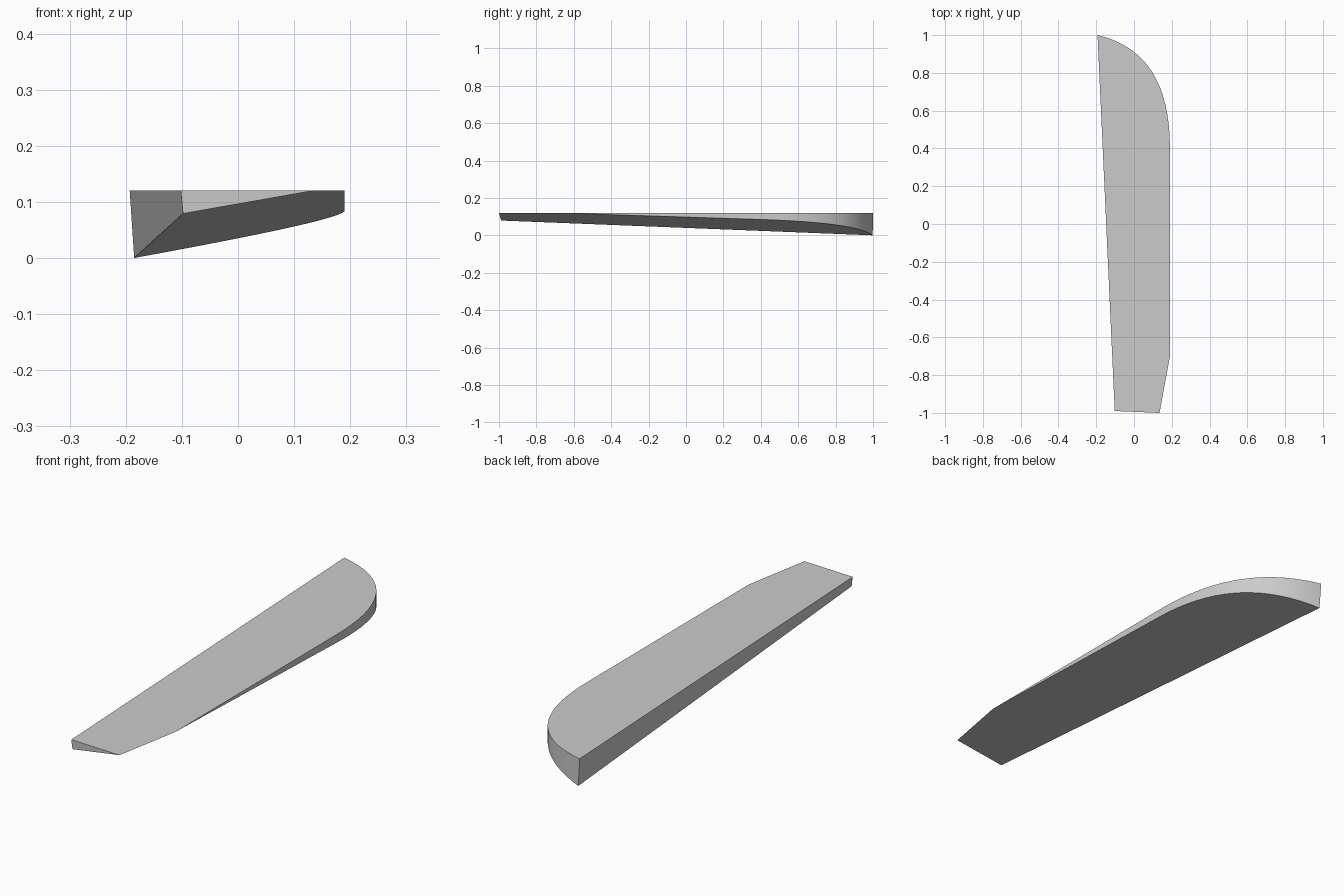
import bpy
import bmesh
from mathutils import Vector
from mathutils.geometry import interpolate_bezier, normal

if "Cube" in bpy.data.objects:
    bpy.data.objects.remove(bpy.data.objects["Cube"])

TOP = 0.12

# Sloping underside plane, through the low tip, the front corner and the front right corner
low_tip = Vector((-0.185, 0.998, 0.0))
front_low = Vector((-0.098, -0.988, 0.079))
front_right = Vector((0.135, -1.0, TOP))
n = normal(low_tip, front_low, front_right)


def underside(x, y):
    return low_tip.z - (n.x * (x - low_tip.x) + n.y * (y - low_tip.y)) / n.z


# Plan outline: rounded back corner, straight right side, clipped front, slanted left side
curve = interpolate_bezier(Vector((0.19, 0.40, 0)), Vector((0.19, 0.75, 0)),
                           Vector((0.06, 0.94, 0)), Vector((-0.193, 1.0, 0)), 33)
front_left = (-0.102, -0.99)
clip_y = low_tip.y + (-n.z * (TOP - low_tip.z) - n.x * (0.19 - low_tip.x)) / n.y

bm = bmesh.new()


def vert(x, y, z):
    return bm.verts.new((x, y, z))


left = vert(*front_left, TOP)
right = vert(*front_right)
clip = vert(0.19, clip_y, TOP)
top_curve = [vert(p.x, p.y, TOP) for p in curve]

# Lower edge; the clipped front corners taper to nothing and share the top edge
low_left = vert(*front_low)
low_curve = [vert(p.x, p.y, underside(p.x, p.y)) for p in curve[:-1]]
low_curve.append(vert(*low_tip))

bm.faces.new([left, right, clip] + top_curve)                 # flat top
bm.faces.new([low_left, right, clip] + low_curve)             # underside
bm.faces.new([left, low_left, right])                         # front
bm.faces.new([left, top_curve[-1], low_curve[-1], low_left])  # left side
bm.faces.new([clip, low_curve[0], top_curve[0]])              # right side
for i in range(len(curve) - 1):                               # rounded wall
    bm.faces.new([top_curve[i], low_curve[i], low_curve[i + 1], top_curve[i + 1]])
bmesh.ops.recalc_face_normals(bm, faces=bm.faces)

mesh = bpy.data.meshes.new("wedge_panel")
bm.to_mesh(mesh)
bm.free()
panel = bpy.data.objects.new("wedge_panel", mesh)
bpy.context.collection.objects.link(panel)

# Plain grey finish
grey = bpy.data.materials.new("light_grey")
grey.diffuse_color = (0.6, 0.6, 0.6, 1)
grey.use_nodes = True
grey.node_tree.nodes["Principled BSDF"].inputs["Base Color"].default_value = grey.diffuse_color
mesh.materials.append(grey)

# Smooth rounded wall with sharp edges kept
bpy.context.view_layer.objects.active = panel
panel.select_set(True)
bpy.ops.object.shade_smooth_by_angle(angle=0.5)
